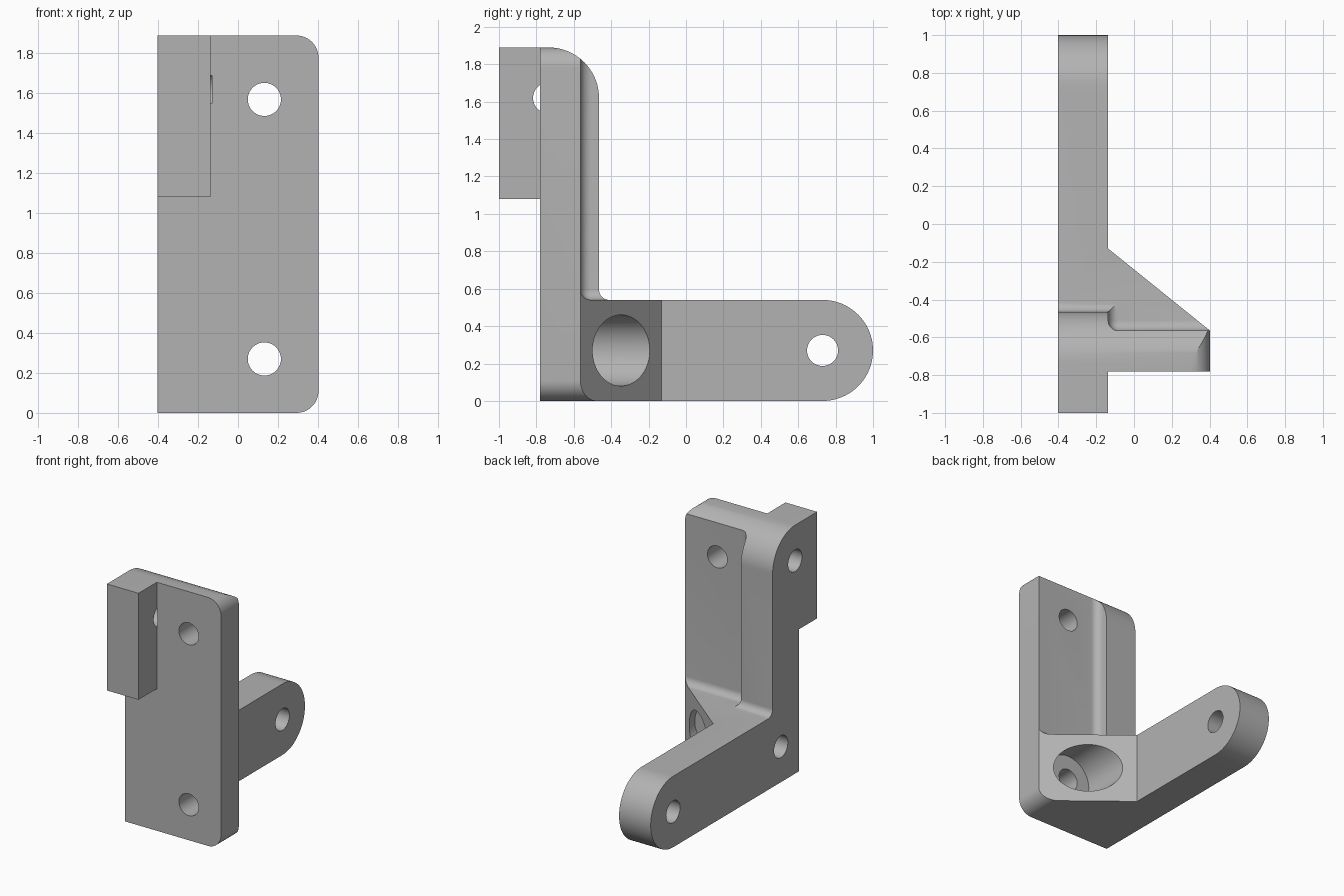
import bpy, bmesh, math
from mathutils import Vector

cube = bpy.data.objects.get("Cube")
if cube:
    bpy.data.objects.remove(cube, do_unlink=True)

metal = bpy.data.materials.new("plain grey metal")
metal.use_nodes = True
GREY = (0.45, 0.45, 0.45, 1)
metal.diffuse_color = GREY
metal.node_tree.nodes["Principled BSDF"].inputs["Base Color"].default_value = GREY

# Main dimensions
HALF, INNER = 0.403, -0.137           # half width, inner side of the arm
FRONT, BACK = -0.78, -0.565           # faces of the plate
TOP, SHELF = 1.89, 0.54               # plate height, foot height
ROUND, CORNER, FILLET = 0.27, 0.11, 0.055
HOLE, BORE = 0.083, 0.19
HOLE_X, LOW_Z, HIGH_Z = 0.132, 0.27, 1.57


def arc(cu, cv, r, start, end, steps=20):
    """Points of an arc, angles in degrees."""
    angles = [math.radians(start + (end - start) * i / steps) for i in range(steps + 1)]
    return [(cu + r * math.cos(a), cv + r * math.sin(a)) for a in angles]


def prism(name, points, axis, lo, hi):
    """Extrude a 2D outline along an axis; the outline uses the other two axes in order."""
    def place(p, w):
        c = list(p)
        c.insert("xyz".index(axis), w)
        return c
    bm = bmesh.new()
    face = bm.faces.new([bm.verts.new(place(p, lo)) for p in points])
    made = bmesh.ops.extrude_face_region(bm, geom=[face])["geom"]
    shift = Vector(place((0, 0), hi - lo))
    bmesh.ops.translate(bm, vec=shift, verts=[v for v in made if isinstance(v, bmesh.types.BMVert)])
    bmesh.ops.recalc_face_normals(bm, faces=bm.faces)
    mesh = bpy.data.meshes.new(name)
    bm.to_mesh(mesh)
    bm.free()
    mesh.materials.append(metal)
    ob = bpy.data.objects.new(name, mesh)
    bpy.context.collection.objects.link(ob)
    return ob


def box(name, x, y, z):
    return prism(name, [(x[0], y[0]), (x[1], y[0]), (x[1], y[1]), (x[0], y[1])], "z", *z)


def drill(name, axis, u, v, r, lo, hi):
    return prism(name, arc(u, v, r, 0, 360, 48)[:-1], axis, lo, hi)


def cut(body, cutter):
    """Subtract the cutter for good and remove it."""
    cutter.hide_render = True
    mod = body.modifiers.new("cut", "BOOLEAN")
    mod.operation, mod.solver, mod.object = "DIFFERENCE", "EXACT", cutter
    bpy.context.view_layer.objects.active = body
    bpy.ops.object.modifier_apply(modifier=mod.name)
    bpy.data.objects.remove(cutter, do_unlink=True)


# Side outline: foot with round end, upright with round back, front block
outline = [(FRONT, 0)]
outline += arc(1 - ROUND, ROUND, ROUND, -90, 90, 40)
outline += arc(-0.465 + FILLET, SHELF + FILLET, FILLET, 270, 180, 10)
outline += arc(-0.465 - ROUND, TOP - ROUND, ROUND, 0, 90, 24)
outline += [(-1, TOP), (-1, 1.08), (FRONT, 1.08)]
bracket = prism("bracket", outline, "x", -HALF, HALF)

# Front block keeps only the arm's width
cut(bracket, box("block_cutter", (INNER, 1), (-1.2, FRONT), (1.0, 2.2)))

# Slanted gusset between arm and plate
slope = (BACK + 0.13) / (HALF - INNER)
far = 0.6
cut(bracket, prism("gusset_cutter", [(INNER, -0.13), (far, -0.13 + slope * (far - INNER)),
                                     (far, 1.2), (INNER, 1.2)], "z", -0.2, 2.2))

# Pocket behind the plate with filleted inner edges
pocket = box("pocket_cutter", (INNER, 0.8), (BACK, 0.1), (SHELF + 0.0005, 2.4))
bm = bmesh.new()
bm.from_mesh(pocket.data)
limits = (INNER, BACK, SHELF + 0.0005)
edges = [e for e in bm.edges
         if sum(all(abs(v.co[i] - limits[i]) < 1e-4 for v in e.verts) for i in range(3)) == 2]
bmesh.ops.bevel(bm, geom=edges, offset=FILLET, segments=8, profile=0.5, affect="EDGES")
bm.to_mesh(pocket.data)
bm.free()
cut(bracket, pocket)

# Rounded outer corners of the plate
for cz, out, angle in ((CORNER, -0.2, -90), (TOP - CORNER, TOP + 0.2, 90)):
    cx = HALF - CORNER
    corner = arc(cx, cz, CORNER, angle, 0, 12) + [(0.6, cz), (0.6, out), (cx, out)]
    cut(bracket, prism("corner_cutter", corner, "y", -1.2, 0.2))

# Mounting holes through the plate, and the counterbore in the gusset
for z in (LOW_Z, HIGH_Z):
    cut(bracket, drill("plate_hole_cutter", "y", HOLE_X, z, HOLE, -1.2, 0.3))
cut(bracket, drill("counterbore_cutter", "y", HOLE_X, LOW_Z, BORE, BACK, 0.4))

# Cross holes from the arm's outer side
for y, z, end in ((1 - ROUND, ROUND, 0.2), (BACK, LOW_Z, -0.13),
                  (-0.465 - ROUND, TOP - ROUND, -0.13)):
    cut(bracket, drill("cross_hole_cutter", "x", y, z, HOLE, -0.6, end))

# Smooth rounds, sharp edges
bpy.ops.object.select_all(action="DESELECT")
bracket.select_set(True)
bpy.context.view_layer.objects.active = bracket
bpy.ops.object.shade_smooth_by_angle(angle=math.radians(25))
